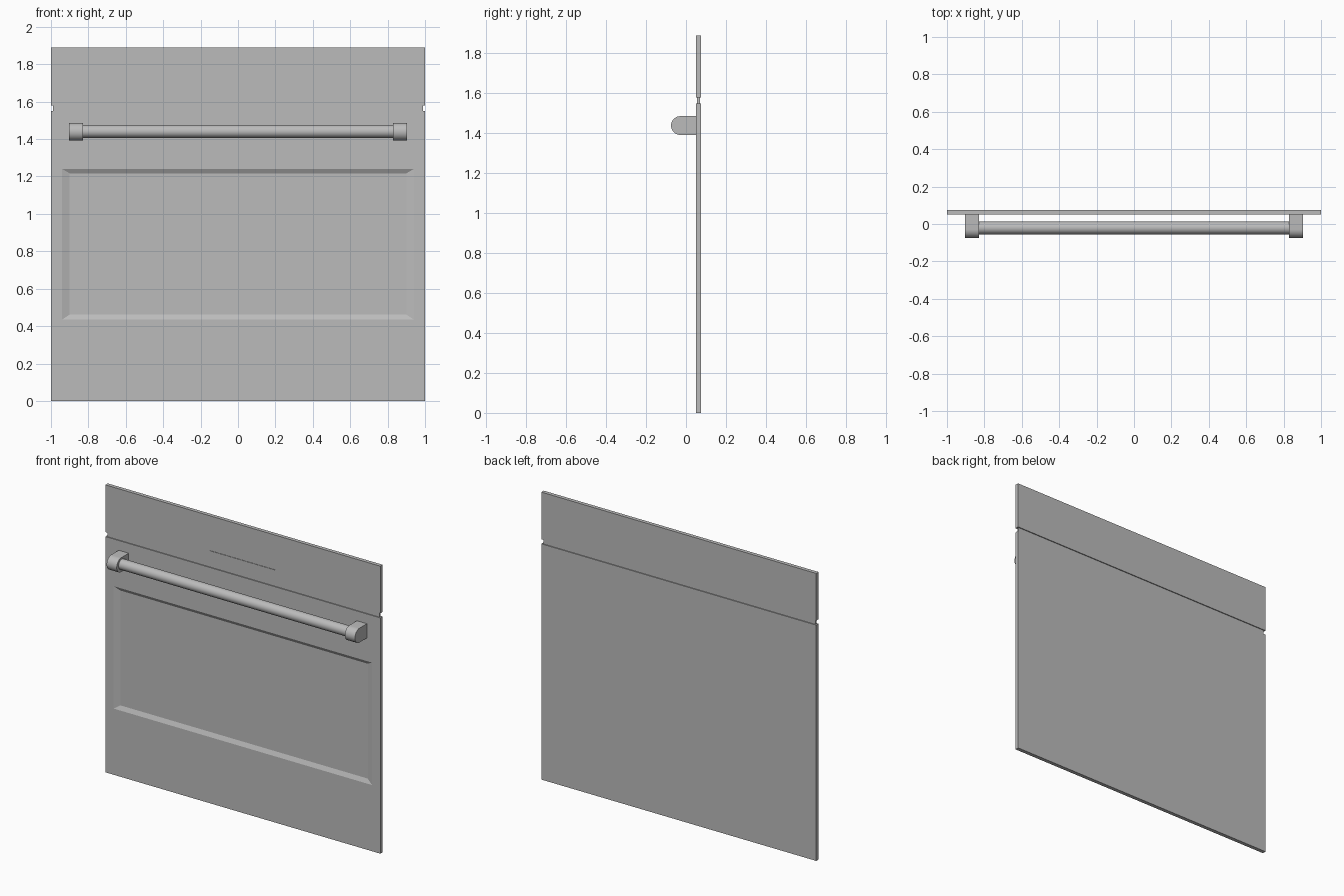
import bpy, bmesh, math
from mathutils import Vector

old = bpy.data.objects.get("Cube")
if old:
    bpy.data.objects.remove(old, do_unlink=True)

steel = bpy.data.materials.new("brushed steel grey")
steel.use_nodes = True
GREY = (0.5, 0.5, 0.5, 1)
steel.diffuse_color = GREY
steel.node_tree.nodes["Principled BSDF"].inputs["Base Color"].default_value = GREY

FRONT, BACK = 0.05, 0.075


def finish(name, bm):
    bmesh.ops.recalc_face_normals(bm, faces=bm.faces[:])
    mesh = bpy.data.meshes.new(name)
    bm.to_mesh(mesh)
    bm.free()
    mesh.materials.append(steel)
    obj = bpy.data.objects.new(name, mesh)
    bpy.context.collection.objects.link(obj)
    return obj


def inset_to(bm, face, half_x, z0, z1, y):
    """Inset a front face and move the new inner rectangle to the given place."""
    mid = face.calc_center_median().z
    bmesh.ops.inset_individual(bm, faces=[face], thickness=0.01)
    for v in face.verts:
        v.co = Vector((math.copysign(half_x, v.co.x), y, z1 if v.co.z > mid else z0))


def slab(name, half_x, z0, z1, y0=FRONT, y1=BACK, recesses=()):
    """Box with nested rectangles sunk into its front face."""
    bm = bmesh.new()
    bmesh.ops.create_cube(bm, size=1)
    for v in bm.verts:
        v.co = Vector((v.co.x * 2 * half_x,
                       y0 if v.co.y < 0 else y1,
                       z0 if v.co.z < 0 else z1))
    bm.normal_update()
    front = min(bm.faces, key=lambda f: f.normal.y)
    for rect in recesses:
        inset_to(bm, front, *rect)
    return finish(name, bm)


# Door with a bevelled recessed panel
slab("door_panel", 1, 0, 1.55,
     recesses=[(0.94, 0.435, 1.24, FRONT), (0.90, 0.462, 1.217, FRONT + 0.013)])

# Control fascia with a shallow display recess
slab("control_fascia", 1, 1.58, 1.89,
     recesses=[(0.24, 1.66, 1.77, FRONT), (0.24, 1.66, 1.77, FRONT + 0.003)])

# Recessed strip in the gap between door and fascia
slab("gap_strip", 0.99, 1.545, 1.585, FRONT + 0.006, BACK - 0.006)

# Handle bar
bm = bmesh.new()
bmesh.ops.create_cone(bm, cap_ends=True, segments=40, radius1=0.034, radius2=0.034, depth=1.68)
for v in bm.verts:
    v.co = Vector((v.co.z, v.co.x - 0.021, v.co.y + 1.441))
bar = finish("handle_bar", bm)


# Handle brackets with a rounded front
def bracket(name, side):
    r, zc, yc = 0.047, 1.439, -0.028
    outline = [(FRONT, zc + r)]
    for i in range(21):
        a = math.pi * (0.5 + i / 20)
        outline.append((yc + r * math.cos(a), zc + r * math.sin(a)))
    outline.append((FRONT, zc - r))
    bm = bmesh.new()
    face = bm.faces.new([bm.verts.new((side * 0.83, y, z)) for y, z in outline])
    out = bmesh.ops.extrude_face_region(bm, geom=[face])["geom"]
    moved = [g for g in out if isinstance(g, bmesh.types.BMVert)]
    bmesh.ops.translate(bm, verts=moved, vec=(side * 0.073, 0, 0))
    return finish(name, bm)


rounded = [bar, bracket("left_handle_bracket", 1), bracket("right_handle_bracket", -1)]

# Smooth the round parts
bpy.ops.object.select_all(action="DESELECT")
for obj in rounded:
    obj.select_set(True)
bpy.context.view_layer.objects.active = bar
bpy.ops.object.shade_smooth_by_angle(angle=math.radians(35))
